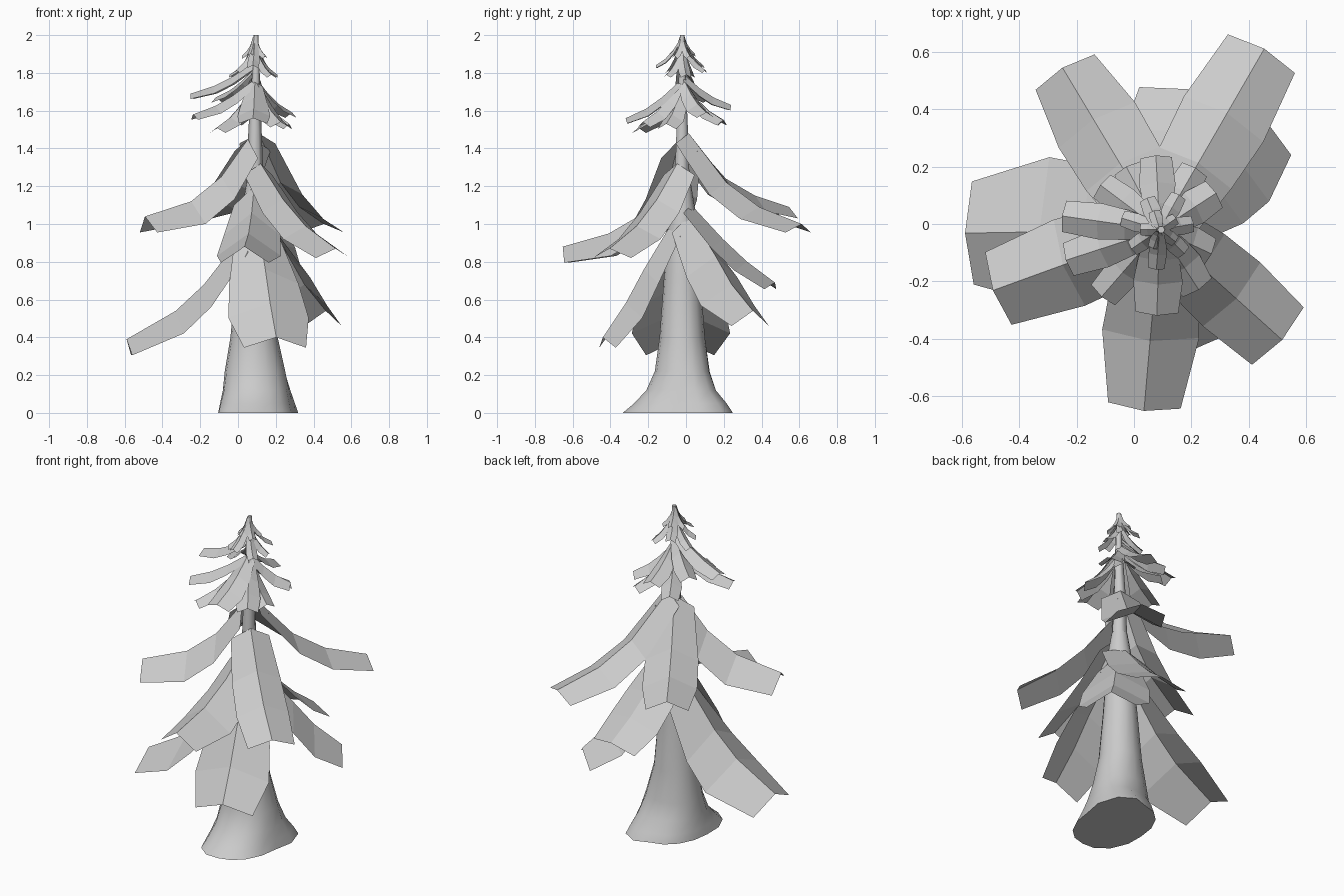
import bpy, bmesh, math
from mathutils import Vector

AX, AY = 0.09, -0.02   # trunk axis


def make_object(name, bm):
    bmesh.ops.recalc_face_normals(bm, faces=bm.faces)
    me = bpy.data.meshes.new(name)
    bm.to_mesh(me)
    bm.free()
    ob = bpy.data.objects.new(name, me)
    bpy.context.collection.objects.link(ob)
    return ob


def trunk(name, rings, sides):
    """Loft of elliptical rings (z, cx, cy, rx, ry), with diagonal root lobes near the ground."""
    bm = bmesh.new()
    loops = []
    for z, cx, cy, rx, ry in rings:
        fade = max(0, 1 - z / 0.3)
        loop = []
        for i in range(sides):
            a = 2 * math.pi * i / sides
            lobe = (0.3 if a < math.pi / 2 else 0.1) * max(0, math.sin(2 * a))
            k = 1 + lobe * fade
            loop.append(bm.verts.new((cx + rx * k * math.cos(a), cy + ry * k * math.sin(a), z)))
        loops.append(loop)
    for lo, hi in zip(loops, loops[1:]):
        for i in range(sides):
            j = (i + 1) % sides
            bm.faces.new((lo[i], lo[j], hi[j], hi[i])).smooth = True
    bm.faces.new(loops[0][::-1])
    bm.faces.new(loops[-1])
    return make_object(name, bm)


def branch(bm, angle, profile, widths, drop):
    """Roof-folded drooping strip: ridge follows profile (r, z), sides hang by drop."""
    a = math.radians(angle)
    out = Vector((math.cos(a), math.sin(a), 0))
    side = Vector((-math.sin(a), math.cos(a), 0))
    rows = []
    for (r, z), w, k in zip(profile, widths, (1.2, 1.4, 1.4, 1.0)):
        ridge = Vector((AX, AY, z)) + out * r
        low = ridge - out * (0.15 * w) - Vector((0, 0, drop * k))
        rows.append([bm.verts.new(p) for p in (low - side * w, ridge, low + side * w)])
    for p, q in zip(rows, rows[1:]):
        for i in range(2):
            bm.faces.new((p[i], p[i + 1], q[i + 1], q[i]))


# Trunk with flared foot, thin leader above
trunk("trunk", [
    (0.00, 0.095, -0.06, 0.20, 0.275), (0.05, 0.095, -0.04, 0.19, 0.235),
    (0.12, 0.095, -0.03, 0.175, 0.18), (0.22, 0.09, -0.02, 0.16, 0.145),
    (0.40, 0.085, -0.02, 0.125, 0.12), (0.70, 0.085, -0.02, 0.098, 0.098),
    (1.08, 0.09, -0.02, 0.068, 0.068), (1.22, 0.09, -0.02, 0.045, 0.045)], 16)
trunk("leader", [
    (1.10, AX, AY, 0.05, 0.05), (1.50, AX, AY, 0.035, 0.035),
    (1.80, AX + 0.005, AY, 0.02, 0.02), (2.00, AX + 0.005, AY, 0.013, 0.013)], 6)

# Lower boughs
low = bmesh.new()
branch(low, 181, [(0.06, 0.95), (0.27, 0.68), (0.42, 0.54), (0.68, 0.39)], (0.14, 0.23, 0.26, 0.18), 0.085)
branch(low, 285, [(0.06, 1.00), (0.21, 0.76), (0.31, 0.58), (0.435, 0.40)], (0.12, 0.19, 0.22, 0.17), 0.055)
branch(low, 45, [(0.06, 1.05), (0.25, 0.83), (0.37, 0.68), (0.53, 0.54)], (0.12, 0.19, 0.20, 0.14), 0.08)
branch(low, 79, [(0.05, 1.10), (0.22, 0.92), (0.35, 0.80), (0.50, 0.69)], (0.13, 0.18, 0.19, 0.165), 0.035)
make_object("lower_boughs", low)

# Middle boughs
mid = bmesh.new()
W_MID = (0.11, 0.145, 0.16, 0.135)
branch(mid, 60, [(0.04, 1.48), (0.27, 1.22), (0.47, 1.09), (0.73, 1.00)], W_MID, 0.045)
branch(mid, 121, [(0.04, 1.46), (0.27, 1.24), (0.45, 1.15), (0.66, 1.09)], (0.11, 0.15, 0.155, 0.12), 0.06)
branch(mid, 200, [(0.04, 1.45), (0.19, 1.25), (0.36, 1.12), (0.62, 1.04)], W_MID, 0.085)
branch(mid, 265, [(0.05, 1.20), (0.20, 1.06), (0.39, 0.95), (0.635, 0.88)], (0.11, 0.15, 0.17, 0.127), 0.085)
branch(mid, 318, [(0.04, 1.32), (0.20, 1.13), (0.36, 0.99), (0.575, 0.87)], (0.11, 0.14, 0.15, 0.135), 0.05)
make_object("middle_boughs", mid)


def whorl(name, items, drop):
    """Ring of short boughs: (angle, tip radius, tip z, rise, half width)."""
    bm = bmesh.new()
    for ang, r, z, rise, w in items:
        prof = [(0.01, z + rise), (0.36 * r, z + 0.55 * rise), (0.64 * r, z + 0.25 * rise), (r, z)]
        branch(bm, ang, prof, (0.55 * w, 0.95 * w, 1.15 * w, w), drop)
    make_object(name, bm)


# Upper boughs
whorl("upper_boughs", [
    (172, 0.345, 1.69, 0.16, 0.055), (198, 0.345, 1.58, 0.18, 0.06),
    (229, 0.31, 1.51, 0.22, 0.055), (268, 0.30, 1.56, 0.20, 0.075),
    (303, 0.25, 1.54, 0.22, 0.06), (335, 0.20, 1.53, 0.20, 0.055),
    (33, 0.235, 1.59, 0.18, 0.055), (60, 0.25, 1.55, 0.20, 0.05),
    (93, 0.26, 1.63, 0.16, 0.055), (118, 0.25, 1.55, 0.20, 0.05),
    (143, 0.26, 1.67, 0.15, 0.05)], 0.028)

# Crown tuft
whorl("crown_boughs",
      [(10 + 51 * i, 0.12 + 0.02 * (i % 2), 1.79 + 0.025 * (i % 3), 0.14, 0.028) for i in range(7)]
      + [(35 + 72 * i, 0.07, 1.89 + 0.012 * (i % 2), 0.10, 0.02) for i in range(5)], 0.015)
